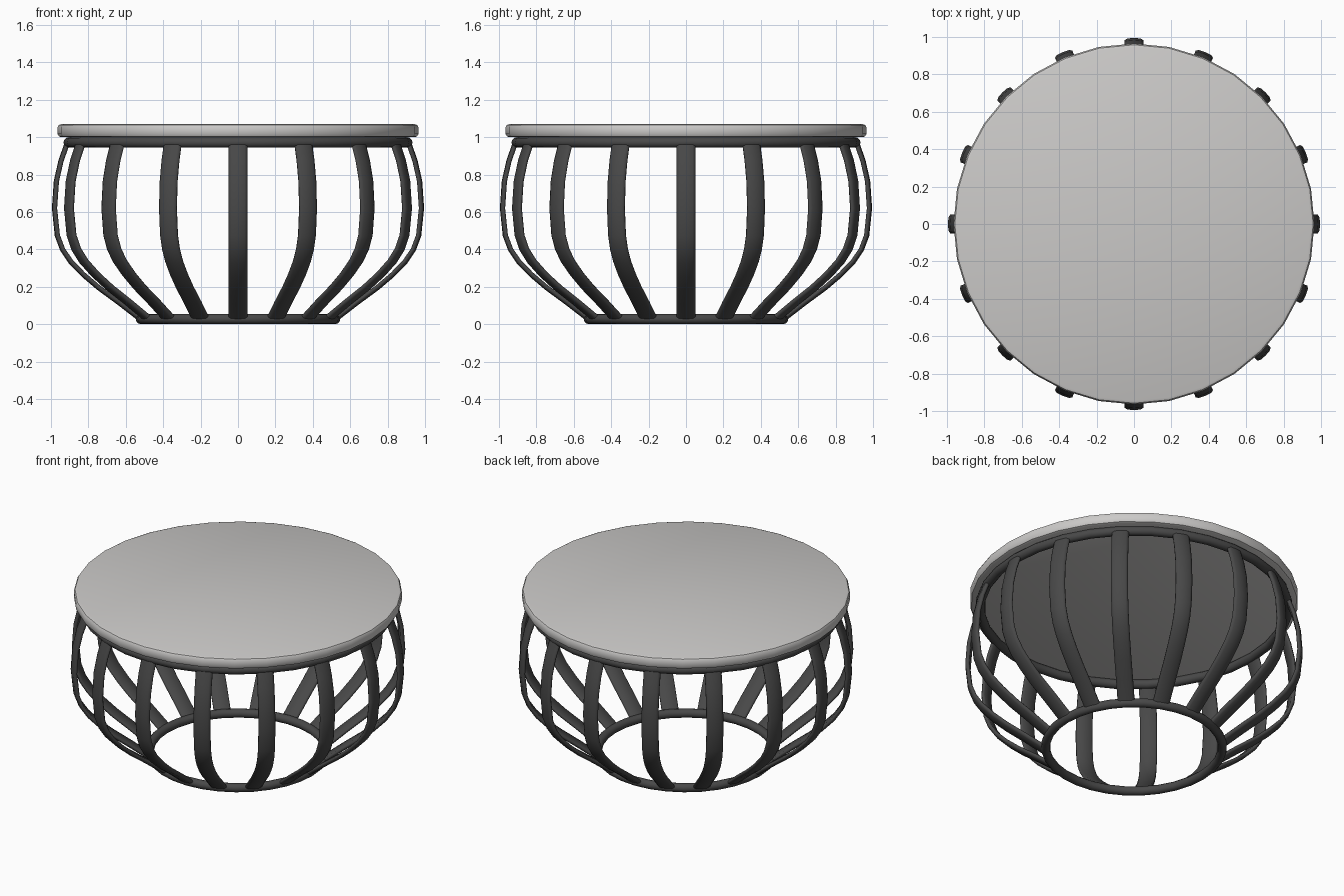
import bpy, bmesh, math
from mathutils import Vector

if "Cube" in bpy.data.objects:
    bpy.data.objects.remove(bpy.data.objects["Cube"])


def material(name, rgb):
    m = bpy.data.materials.new(name)
    m.diffuse_color = (*rgb, 1)
    m.use_nodes = True
    m.node_tree.nodes["Principled BSDF"].inputs["Base Color"].default_value = m.diffuse_color
    return m


LIGHT = material("pale grey top", (0.60, 0.59, 0.58))
DARK = material("charcoal frame", (0.065, 0.065, 0.065))


def finish(name, bm, mat, angle=40):
    bmesh.ops.recalc_face_normals(bm, faces=bm.faces)
    me = bpy.data.meshes.new(name)
    bm.to_mesh(me)
    bm.free()
    me.materials.append(mat)
    ob = bpy.data.objects.new(name, me)
    bpy.context.collection.objects.link(ob)
    bpy.ops.object.select_all(action='DESELECT')
    ob.select_set(True)
    bpy.context.view_layer.objects.active = ob
    bpy.ops.object.shade_smooth_by_angle(angle=math.radians(angle))
    return ob


def skin(bm, rings, closed):
    """Bridge consecutive vertex rings with quads."""
    n = len(rings[0])
    pairs = list(zip(rings, rings[1:] + rings[:1])) if closed else list(zip(rings, rings[1:]))
    for a, b in pairs:
        for i in range(n):
            j = (i + 1) % n
            bm.faces.new((a[i], a[j], b[j], b[i]))
    if not closed:
        bm.faces.new(rings[0])
        bm.faces.new(rings[-1])


def lathe(name, profile, sides, mat, closed):
    bm = bmesh.new()
    rings = [[bm.verts.new((r * math.cos(math.tau * k / sides),
                            r * math.sin(math.tau * k / sides), z))
              for k in range(sides)] for r, z in profile]
    skin(bm, rings, closed)
    return finish(name, bm, mat)


def hoop(name, radius, z, thick):
    prof = [(radius + thick * math.cos(math.tau * i / 12),
             z + thick * math.sin(math.tau * i / 12)) for i in range(12)]
    lathe(name, prof, 32, DARK, True)


# round top with softened edges
lathe("table_top", [(0.945, 1.0), (0.958, 1.005), (0.965, 1.018), (0.965, 1.052),
                    (0.958, 1.065), (0.945, 1.07)], 32, LIGHT, False)

# hoops of the frame
hoop("upper_ring", 0.905, 0.972, 0.028)
hoop("lower_ring", 0.520, 0.028, 0.027)

# bowed slats: centre line as (radius, height)
PATH = [Vector(p) for p in [(0.53, 0.035), (0.64, 0.12), (0.745, 0.197), (0.825, 0.265),
                            (0.893, 0.335), (0.937, 0.40), (0.965, 0.475), (0.98, 0.62),
                            (0.97, 0.765), (0.945, 0.875), (0.913, 0.965)]]
# rounded flat cross-section: (across, outward)
SECTION = [(-0.05, -0.006), (-0.042, -0.013), (0.042, -0.013), (0.05, -0.006),
           (0.05, 0.003), (0.036, 0.012), (0, 0.015), (-0.036, 0.012), (-0.05, 0.003)]
COUNT = 16
for k in range(COUNT):
    a = math.tau * k / COUNT
    out = Vector((math.cos(a), math.sin(a), 0))
    side = Vector((-math.sin(a), math.cos(a), 0))
    bm = bmesh.new()
    rings = []
    for i, p in enumerate(PATH):
        t = (PATH[min(i + 1, len(PATH) - 1)] - PATH[max(i - 1, 0)]).normalized()
        nrm = Vector((t.y, -t.x))
        ring = []
        for u, v in SECTION:
            q = p + nrm * v
            ring.append(bm.verts.new(out * q.x + side * u + Vector((0, 0, q.y))))
        rings.append(ring)
    skin(bm, rings, False)
    finish(f"slat_{k + 1}", bm, DARK, 60)
